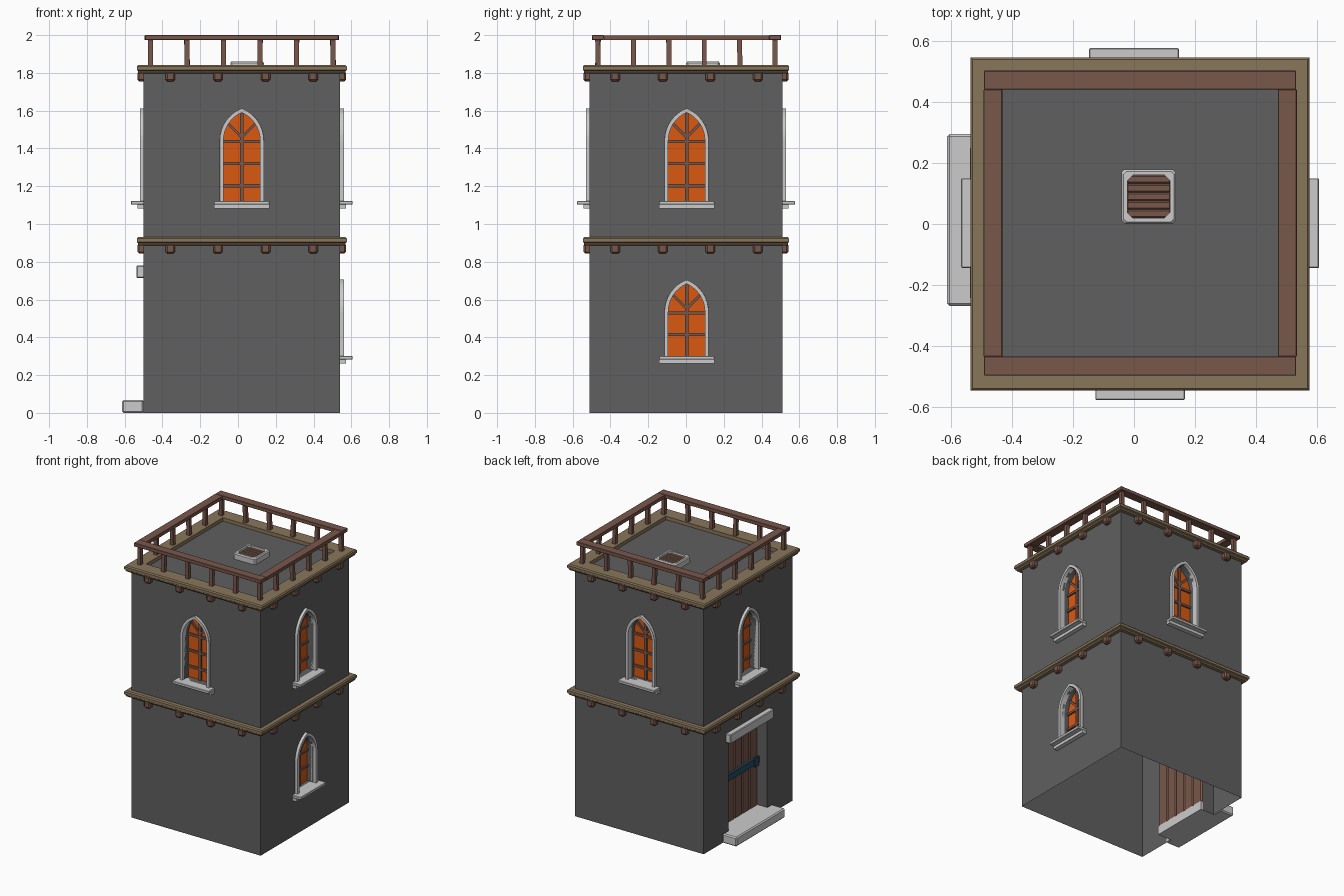
import bpy, bmesh, math, random
from mathutils import Matrix, Vector

if "Cube" in bpy.data.objects:
    bpy.data.objects.remove(bpy.data.objects["Cube"])

random.seed(4)
CX, HX, HY, TOP = 0.02, 0.52, 0.51, 1.815      # tower centre, half sizes, roof height


def material(name, rgb):
    m = bpy.data.materials.new(name)
    m.diffuse_color = (*rgb, 1)
    m.use_nodes = True
    m.node_tree.nodes["Principled BSDF"].inputs["Base Color"].default_value = m.diffuse_color
    return m


WALL = material("dark_stone", (0.115, 0.115, 0.115))
GLASS = material("orange_glass", (0.70, 0.10, 0.006))
TAN = material("tan_wood", (0.25, 0.18, 0.105))
BROWN = material("brown_wood", (0.19, 0.095, 0.07))
BLUE = material("blue_metal", (0.02, 0.08, 0.13))


def finish(bm, name, mat=None, bevel=0, M=None):
    bmesh.ops.recalc_face_normals(bm, faces=bm.faces)
    if bevel:
        sharp = [e for e in bm.edges if len(e.link_faces) == 2 and e.calc_face_angle() > 0.9]
        bmesh.ops.bevel(bm, geom=sharp, offset=bevel, segments=1, affect='EDGES')
    me = bpy.data.meshes.new(name)
    bm.to_mesh(me)
    bm.free()
    ob = bpy.data.objects.new(name, me)
    bpy.context.collection.objects.link(ob)
    if mat:
        me.materials.append(mat)
    if M:
        ob.matrix_world = M
    return ob


def box(name, lo, hi, mat=None, bevel=0, M=None, turn=None):
    lo, hi = Vector(lo), Vector(hi)
    bm = bmesh.new()
    bmesh.ops.create_cube(bm, size=1)
    bmesh.ops.scale(bm, vec=hi - lo, verts=bm.verts)
    if turn:
        bmesh.ops.rotate(bm, matrix=turn, verts=bm.verts)
    bmesh.ops.translate(bm, vec=(lo + hi) / 2, verts=bm.verts)
    return finish(bm, name, mat, bevel, M)


def loft(name, sections, mat=None, cyclic=False, bevel=0, M=None):
    """Skin closed cross-sections, either into a loop or capped at both ends."""
    bm = bmesh.new()
    rows = [[bm.verts.new(p) for p in s] for s in sections]
    n = len(rows[0])
    for i in range(len(rows) if cyclic else len(rows) - 1):
        a, b = rows[i], rows[(i + 1) % len(rows)]
        for j in range(n):
            bm.faces.new((a[j], a[(j + 1) % n], b[(j + 1) % n], b[j]))
    if not cyclic:
        bm.faces.new(rows[0])
        bm.faces.new(rows[-1])
    return finish(bm, name, mat, bevel, M)


def arch(inset, bottom, apex, n=8):
    """Pointed arch outline from bottom left over the apex to bottom right."""
    c, r, spring = 0.065, 0.182 - inset, apex - 0.17
    a = math.acos(c / r)
    half = [(r * math.cos(a * i / n) - c, spring + r * math.sin(a * i / n)) for i in range(n + 1)]
    left = [(-x, z) for x, z in half]
    return [(left[0][0], bottom)] + left + half[-2::-1] + [(half[0][0], bottom)]


# wall frames: local x along the wall, local -y outwards
def wall(x, y, deg):
    return Matrix.Translation((x, y, 0)) @ Matrix.Rotation(math.radians(deg), 4, 'Z')


cutters = []


def window(tag, M, bottom, apex, bars):
    inner, outer = arch(0.02, bottom, apex), arch(0, bottom, apex)
    cutters.append(loft(tag + "_cutter", [[(x, y, z) for x, z in inner] for y in (-0.1, 0.06)], M=M))
    loft(tag + "_glass", [[(x, y, z) for x, z in inner] for y in (0.052, 0.062)], GLASS, M=M)
    loft(tag + "_frame", [[(a, 0.02, b), (a, -0.012, b), (a * 0.97 + c * 0.03, -0.02, b),
                           (c, -0.02, d), (c, 0.02, d)]
                          for (a, b), (c, d) in zip(outer, inner)], M=M)
    # glazing bars
    spring = apex - 0.17
    box(tag + "_bar_upright", (-0.009, 0.04, bottom), (0.009, 0.056, apex - 0.025), BROWN, M=M)
    step = (spring - 0.005 - bottom) / bars
    for i in range(bars):
        z = spring - 0.005 - i * step * (0.115 / 0.103 if bars == 3 else 1.0)
        box(f"{tag}_bar_{i}", (-0.098, 0.04, z - 0.008), (0.098, 0.056, z + 0.008), BROWN, M=M)
    for s in (-1, 1):
        cx, cz = 0.036 * s, spring + 0.053
        box(f"{tag}_bar_slant_{s}", (cx - 0.05, 0.041, cz - 0.007), (cx + 0.05, 0.055, cz + 0.007),
            BROWN, M=M, turn=Matrix.Rotation(-s * math.pi / 4, 3, 'Y'))
    # two-step sill
    box(tag + "_sill", (-0.147, -0.067, bottom - 0.02), (0.147, 0.03, bottom), bevel=0.003, M=M)
    box(tag + "_sill_base", (-0.147, -0.032, bottom - 0.04), (0.147, 0.02, bottom - 0.02), M=M)


FRONT, BACK = wall(0.02, -HY, 0), wall(0, HY, 180)
RIGHT, LEFT = wall(CX + HX, 0.003, 90), wall(CX - HX, 0.003, -90)
for tag, M in (("front", FRONT), ("right", RIGHT), ("back", BACK), ("left", LEFT)):
    window(tag + "_window", M, 1.122, 1.612, 3)
window("lower_right_window", RIGHT, 0.302, 0.705, 2)

# door: planks, strap, lintel and step
cutters.append(box("door_cutter", (-0.22, -0.1, -0.1), (0.22, 0.09, 0.72), M=LEFT))
for i in range(5):
    x = -0.22 + i * 0.088
    box(f"door_plank_{i}", (x, 0.075, 0.05), (x + 0.088, 0.105, 0.72), BROWN, 0.008, LEFT)
box("door_strap", (-0.22, 0.055, 0.375), (0.22, 0.078, 0.425), BLUE, 0.004, LEFT)
box("door_latch", (0.15, 0.045, 0.365), (0.20, 0.06, 0.435), BLUE, 0.004, LEFT)
box("door_lintel", (-0.25, -0.038, 0.715), (0.25, 0.03, 0.78), None, 0.005, LEFT)
box("door_step", (-0.292, -0.113, 0), (0.272, 0, 0.068), None, 0.008, LEFT)
box("door_threshold", (-0.22, -0.01, 0), (0.22, 0.11, 0.064), None, 0, LEFT)

# hollow tower walls with recesses, open underneath
body = box("tower_walls", (CX - HX, -HY, 0), (CX + HX, HY, TOP), WALL)
for c in cutters:
    c.hide_render = True
    mod = body.modifiers.new("cut", 'BOOLEAN')
    mod.object, mod.operation, mod.solver = c, 'DIFFERENCE', 'EXACT'
bpy.context.view_layer.update()
cut = bpy.data.meshes.new_from_object(body.evaluated_get(bpy.context.evaluated_depsgraph_get()))
body.modifiers.clear()
bm = bmesh.new()
bm.from_mesh(cut)
hidden = []
for f in bm.faces:
    p = f.calc_center_median()
    if min(HX - abs(p.x - CX), HY - abs(p.y)) > 0.05 and p.z < 1.75:
        hidden.append(f)
bmesh.ops.delete(bm, geom=hidden, context='FACES')
bm.to_mesh(body.data)
bm.free()
for c in cutters:
    bpy.data.objects.remove(c)

# moulded ledges with brackets below
CORNERS = ((-1, -1), (1, -1), (1, 1), (-1, 1))
for tag, z, depth in (("middle", 0.886, -0.01), ("roof", 1.797, -0.068)):
    prof = [(depth, 0), (0.024, 0), (0.03, 0.008), (0.03, 0.014), (0.036, 0.018),
            (0.036, 0.036), (0.029, 0.044), (depth, 0.044)]
    loft(tag + "_ledge", [[(CX + sx * (HX + d), sy * (HY + d), z + h) for d, h in prof]
                          for sx, sy in CORNERS], TAN, cyclic=True)
    for k, M in enumerate((FRONT, RIGHT, wall(CX, HY, 180), LEFT)):
        for i in range(4):
            x = (i - 1.5) * 0.252
            box(f"{tag}_bracket_{k}_{i}", (x - 0.025, -0.032, z - 0.042), (x + 0.025, 0.01, z + 0.01),
                BROWN, 0.009, M)

# railing: slightly crooked posts and four rail beams
X0, X1, Y0, Y1 = -0.463, 0.503, -0.466, 0.472
spots = [(X0 + (X1 - X0) * i / 5, y) for i in range(6) for y in (Y0, Y1)]
spots += [(x, Y0 + (Y1 - Y0) * i / 5) for i in range(1, 5) for x in (X0, X1)]
for i, (x, y) in enumerate(spots):
    tilt = Matrix.Rotation(random.uniform(-0.04, 0.04), 3, random.choice('XY'))
    box(f"rail_post_{i}", (x - 0.013, y - 0.013, 1.83), (x + 0.013, y + 0.013, 1.98), BROWN, turn=tilt)
for i, y in enumerate((Y0, Y1)):
    box(f"rail_beam_x_{i}", (X0 - 0.029, y - 0.031, 1.974), (X1 + 0.029, y + 0.031, 2.0), BROWN, 0.002)
for i, x in enumerate((X0, X1)):
    box(f"rail_beam_y_{i}", (x - 0.031, Y0 + 0.031, 1.973), (x + 0.031, Y1 - 0.031, 1.999), BROWN, 0.002)


# roof hatch: frame with cut corners and planks
def octagon(r, c):
    pts = [(r, c - r), (r, r - c), (r - c, r), (c - r, r), (-r, r - c), (-r, c - r), (c - r, -r), (r - c, -r)]
    return [(0.048 + x, 0.09 + y) for x, y in pts]


loft("hatch_frame", [[(*o, TOP - 0.01), (*o, 1.852), (*t, 1.86), (*n, 1.86), (*n, TOP - 0.01)]
                     for o, t, n in zip(octagon(0.089, 0.01), octagon(0.083, 0.01), octagon(0.07, 0.018))],
     cyclic=True)
for i in range(5):
    y = 0.02 + i * 0.028
    box(f"hatch_plank_{i}", (-0.025, y, TOP - 0.005), (0.121, y + 0.028, 1.848), BROWN, 0.005)
